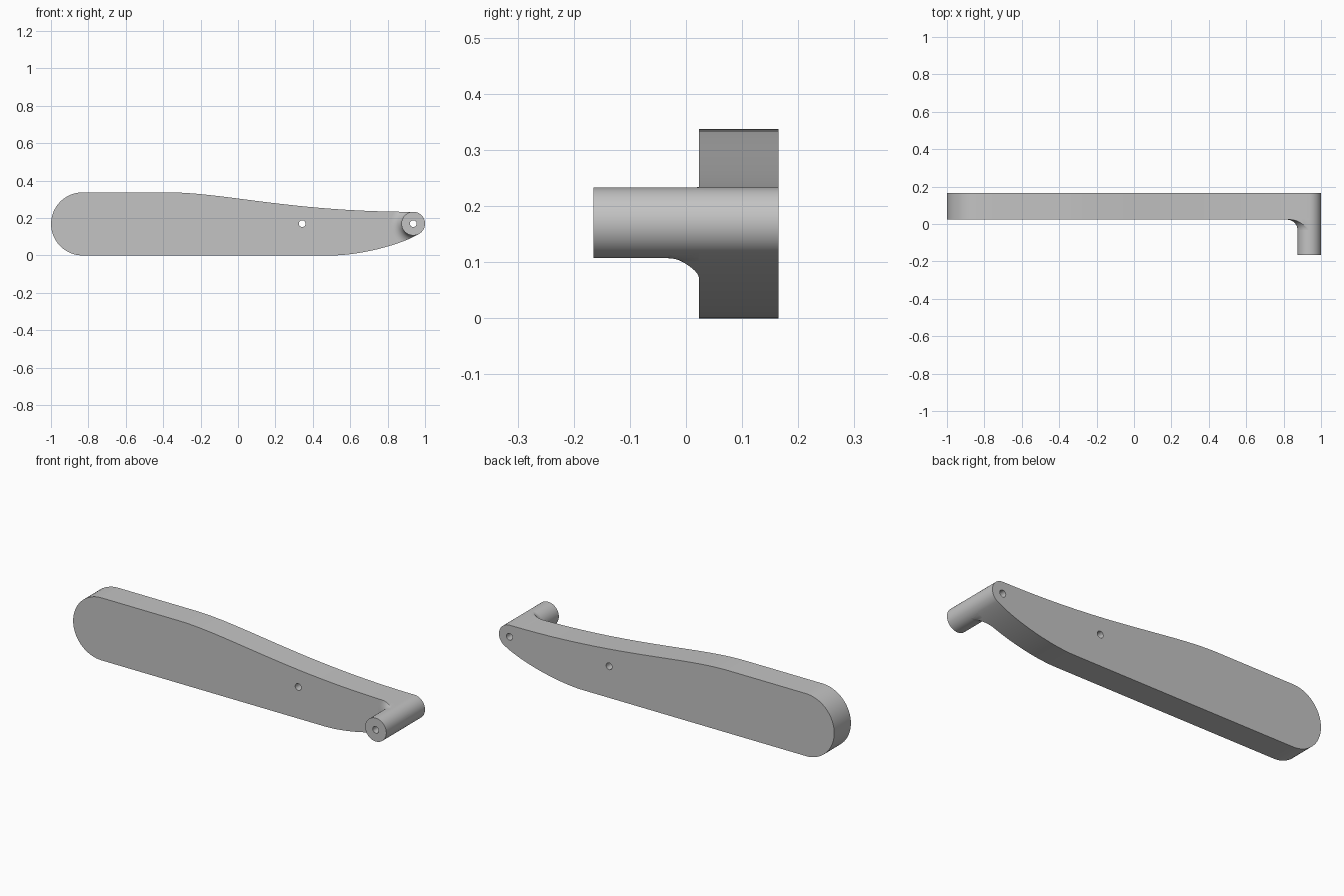
import bpy, bmesh, math
from math import sin, cos, pi, radians
from mathutils import Vector
from mathutils.geometry import interpolate_bezier

if "Cube" in bpy.data.objects:
    bpy.data.objects.remove(bpy.data.objects["Cube"], do_unlink=True)

grey = bpy.data.materials.new("plain grey")
grey.use_nodes = True
grey.diffuse_color = (0.55, 0.55, 0.55, 1)
grey.node_tree.nodes["Principled BSDF"].inputs["Base Color"].default_value = grey.diffuse_color

FRONT, BACK, FACE = -0.165, 0.165, 0.023   # post end, blade back, blade front
PX, PZ, PR = 0.937, 0.17, 0.063            # post axis and radius
BORE, FLARE, SEG = 0.018, 0.055, 64


def finish(bm, name):
    bmesh.ops.recalc_face_normals(bm, faces=bm.faces)
    mesh = bpy.data.meshes.new(name)
    bm.to_mesh(mesh)
    bm.free()
    mesh.materials.append(grey)
    obj = bpy.data.objects.new(name, mesh)
    bpy.context.collection.objects.link(obj)
    return obj


def prism(name, outline, y0, y1):
    bm = bmesh.new()
    face = bm.faces.new([bm.verts.new((x, y0, z)) for x, z in outline])
    side = bmesh.ops.extrude_face_region(bm, geom=[face])["geom"]
    bmesh.ops.translate(bm, verts=[v for v in side if isinstance(v, bmesh.types.BMVert)],
                        vec=(0, y1 - y0, 0))
    return finish(bm, name)


def lathe(name, profile):
    """Revolve a closed (radius, y) profile around the post axis."""
    bm = bmesh.new()
    rings = []
    for i in range(SEG):
        a = 2 * pi * i / SEG
        rings.append([bm.verts.new((PX + r * cos(a), y, PZ + r * sin(a))) for r, y in profile])
    n = len(profile)
    for i in range(SEG):
        a, b = rings[i], rings[(i + 1) % SEG]
        for j in range(n):
            k = (j + 1) % n
            bm.faces.new((a[j], a[k], b[k], b[j]))
    return finish(bm, name)


def arc(cx, cz, r, start, end, steps):
    angles = [radians(start + (end - start) * i / steps) for i in range(steps + 1)]
    return [(cx + r * cos(a), cz + r * sin(a)) for a in angles]


def bezier(*pts):
    curve = interpolate_bezier(*[Vector((x, z, 0)) for x, z in pts], 28)
    return [(p.x, p.y) for p in curve[1:-1]]


def cut(obj, tool, operation):
    mod = obj.modifiers.new("cut", "BOOLEAN")
    mod.operation, mod.object, mod.solver = operation, tool, "EXACT"
    tool.hide_render = True
    tool.hide_set(True)


def smooth(obj):
    bpy.ops.object.select_all(action="DESELECT")
    obj.select_set(True)
    bpy.context.view_layer.objects.active = obj
    for mod in list(obj.modifiers):
        bpy.ops.object.modifier_apply(modifier=mod.name)
    bpy.ops.object.shade_smooth_by_angle(angle=radians(30))


# Blade outline: round butt, tapering top, round tip, curved underside
butt = arc(-0.831, 0.1685, 0.1685, 270, 90, 32)
tip = arc(PX, PZ, PR, 90, -56.25, 26)
top = bezier((-0.37, 0.337), (-0.08, 0.337), (0.29, 0.233), (PX, PZ + PR))
under = bezier(tip[-1], (0.87, 0.055), (0.65, 0), (0.5, 0))
outline = butt + [(-0.37, 0.337)] + top + tip + under + [(0.5, 0)]
blade = prism("blade", outline, FACE, BACK)

# Two holes through the blade
for name, x in (("middle_hole_cutter", 0.343), ("tip_hole_cutter", PX)):
    hole = prism(name, arc(x, PZ, BORE, 0, 360 - 360 / SEG, SEG - 1), FACE - 0.1, BACK + 0.1)
    cut(blade, hole, "DIFFERENCE")

# Hollow post standing out of the blade tip
post = lathe("post", [(BORE, FRONT), (PR, FRONT), (PR, FACE), (BORE, FACE)])

# Concave flare joining post and blade, trimmed to the blade outline
curve = arc(PR + FLARE, FACE - FLARE, FLARE, 180, 90, 12)
flare = lathe("post_flare", curve + [(PR + FLARE, FACE + 0.01), (0.05, FACE + 0.01),
                                     (0.05, FACE - FLARE)])
trim = prism("flare_trimmer", outline, FACE - 0.15, FACE + 0.1)
cut(flare, trim, "INTERSECT")

for part in (blade, post, flare):
    smooth(part)
for helper in [o for o in bpy.data.objects if o.name.endswith(("cutter", "trimmer"))]:
    bpy.data.objects.remove(helper, do_unlink=True)
